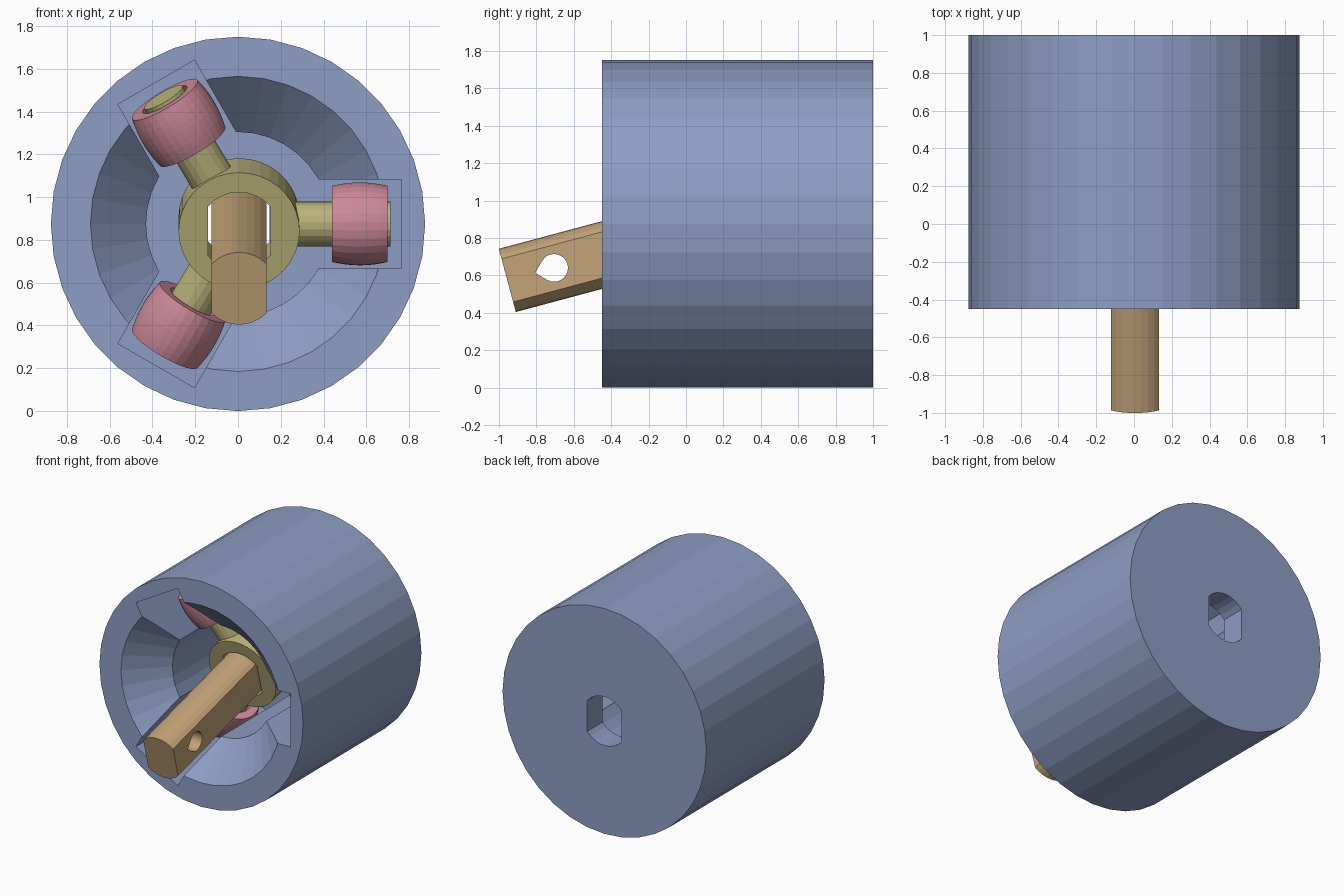
import bpy, bmesh
from math import sin, cos, pi, radians, acos
from mathutils import Matrix

if "Cube" in bpy.data.objects:
    bpy.data.objects.remove(bpy.data.objects["Cube"])

ZC = 0.875
ALONG_Y = Matrix.Rotation(-pi / 2, 4, 'X')      # local z -> +y
ALONG_X = Matrix.Rotation(pi / 2, 4, 'Y')       # local z -> +x


def finish(name, bm, matrix, color):
    bmesh.ops.remove_doubles(bm, verts=bm.verts, dist=1e-6)
    bmesh.ops.recalc_face_normals(bm, faces=bm.faces)
    bm.transform(matrix)
    me = bpy.data.meshes.new(name)
    bm.to_mesh(me)
    bm.free()
    ob = bpy.data.objects.new(name, me)
    bpy.context.collection.objects.link(ob)
    if color:
        me.materials.append(color)
    return ob


def lathe(name, profile, n, matrix, color=None):
    """Revolve a closed (radius, height) loop round local z."""
    bm = bmesh.new()
    rings = [[bm.verts.new((r * cos(2 * pi * i / n), r * sin(2 * pi * i / n), h))
              for r, h in profile] for i in range(n)]
    m = len(profile)
    for i in range(n):
        a, b = rings[i], rings[(i + 1) % n]
        for j in range(m):
            k = (j + 1) % m
            if profile[j][0] == 0 and profile[k][0] == 0:
                continue
            bm.faces.new((a[j], b[j], b[k], a[k]))
    return finish(name, bm, matrix, color)


def rod(name, r, h0, h1, n, matrix, color=None):
    return lathe(name, [(0, h0), (r, h0), (r, h1), (0, h1)], n, matrix, color)


def prism(name, pts, y0, y1, matrix, color=None):
    """Extrude an (x, z) outline along y."""
    bm = bmesh.new()
    f = bm.faces.new([bm.verts.new((x, y0, z)) for x, z in pts])
    g = bmesh.ops.extrude_face_region(bm, geom=[f])['geom']
    bmesh.ops.translate(bm, vec=(0, y1 - y0, 0),
                        verts=[v for v in g if isinstance(v, bmesh.types.BMVert)])
    return finish(name, bm, matrix, color)


def double_d(r, flat, n=8):
    """Circle with two flats at x = +-flat."""
    a0 = acos(flat / r)
    arc = [a0 + (pi - 2 * a0) * i / n for i in range(n + 1)]
    return [(r * cos(a + s), r * sin(a + s)) for s in (0, pi) for a in arc]


def cut(ob, *cutters, op='DIFFERENCE'):
    for c in cutters:
        mod = ob.modifiers.new('cut', 'BOOLEAN')
        mod.operation, mod.solver, mod.object = op, 'EXACT', c
        dg = bpy.context.evaluated_depsgraph_get()
        me = bpy.data.meshes.new_from_object(ob.evaluated_get(dg))
        ob.modifiers.clear()
        ob.data = me
        bpy.data.objects.remove(c)


def material(name, rgb):
    m = bpy.data.materials.new(name)
    m.diffuse_color = (*rgb, 1)
    m.use_nodes = True
    m.node_tree.nodes["Principled BSDF"].inputs["Base Color"].default_value = m.diffuse_color
    return m


blue = material('blue', (0.27, 0.34, 0.55))
pink = material('pink', (0.60, 0.25, 0.32))
olive = material('olive', (0.50, 0.45, 0.20))
tan = material('tan', (0.55, 0.37, 0.19))

# Housing: drum with a flared bore, three roller tracks and a keyed back hole
base = Matrix.Translation((0, 0, ZC))
housing = rod('housing', 0.875, -0.45, 1.0, 36, base @ ALONG_Y, blue)
bore = lathe('bore_cutter', [(0, -0.55), (0.79, -0.55), (0.43, -0.19), (0.43, 0.81), (0, 0.81)],
             36, base @ ALONG_Y)
tracks = [prism('track_cutter', [(0, -0.207), (0.765, -0.207), (0.765, 0.207), (0, 0.207)],
                -0.6, 0.81, base @ Matrix.Rotation(k * 2 * pi / 3, 4, 'Y')) for k in range(3)]
back_hole = prism('back_hole_cutter', double_d(0.19, 0.148), 0.7, 1.1, base)
cut(housing, bore, *tracks, back_hole)

# Tilted frame shared by the hub, pegs, rollers and shaft
tilt = Matrix.Translation((0.005, 0.172, ZC)) @ Matrix.Rotation(radians(15), 4, 'X')

# Spider: hub plus three pegs, with a keyed bore
spider = rod('spider', 0.283, -0.13, 0.13, 36, tilt @ ALONG_Y, olive)
arms = [tilt @ Matrix.Rotation(k * 2 * pi / 3, 4, 'Y') @ ALONG_X for k in range(3)]
for a in arms:
    cut(spider, rod('peg', 0.105, 0.2, 0.708, 20, a, olive), op='UNION')
cut(spider, prism('hub_cutter', double_d(0.188, 0.146), -0.3, 0.3, tilt))

# Barrel-shaped rollers
barrel = [(0.178 + 0.016 * (1 - t * t), 0.565 + 0.13 * t) for t in (i / 4 - 1 for i in range(9))]
for k, a in enumerate(arms):
    lathe(f'roller_{k + 1}', [(0.12, 0.435)] + barrel + [(0.12, 0.695)], 30, a, pink)

# Shaft: double-flat bar with a teardrop cross hole
shaft = prism('shaft', double_d(0.175, 0.128), -1.167, 0.13, tilt, tan)
R = 0.074
drop = [(-R * 1.414, 0)] + [(R * cos(t), R * sin(t)) for t in
                            (radians(-135 + 270 * i / 18) for i in range(19))]
cut(shaft, prism('cross_hole_cutter', drop, -0.4, 0.4,
                 tilt @ Matrix.Translation((0, -0.908, 0)) @ Matrix.Rotation(pi / 2, 4, 'Z')))
